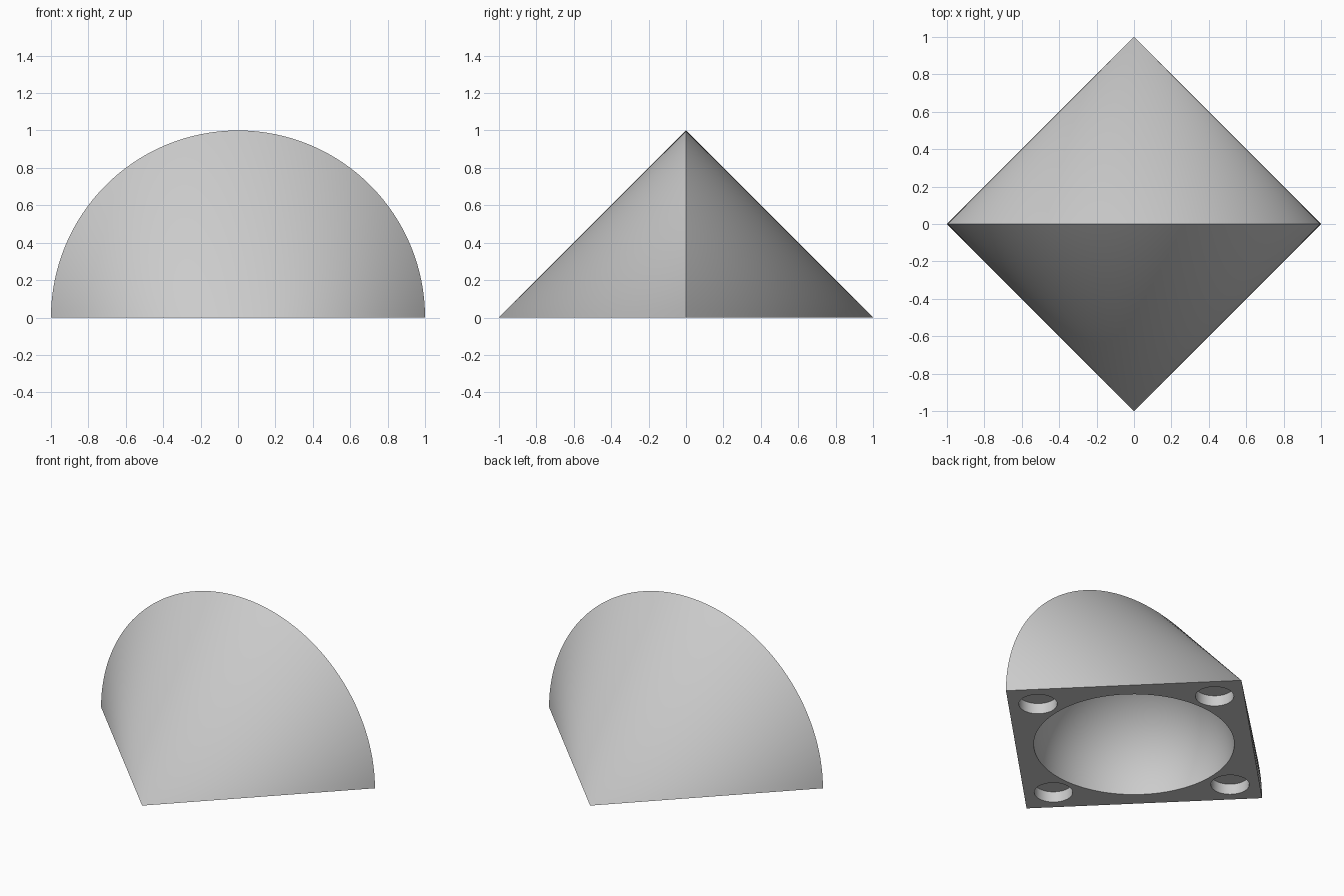
import bpy, bmesh, math
from mathutils import Matrix, Vector

cube = bpy.data.objects.get("Cube")
if cube:
    bpy.data.objects.remove(cube, do_unlink=True)

SEGMENTS = 128
CAVITY_RADIUS = 0.6
SOCKET_RADIUS, SOCKET_DEPTH, SOCKET_OFFSET = 0.115, 0.07, 0.75

grey = bpy.data.materials.new("light_grey")
grey.use_nodes = True
colour = (0.6, 0.6, 0.6, 1.0)
grey.diffuse_color = colour
grey.node_tree.nodes["Principled BSDF"].inputs["Base Color"].default_value = colour


def make_object(name, bm):
    bmesh.ops.recalc_face_normals(bm, faces=bm.faces)
    mesh = bpy.data.meshes.new(name)
    bm.to_mesh(mesh)
    bm.free()
    mesh.materials.append(grey)
    obj = bpy.data.objects.new(name, mesh)
    bpy.context.collection.objects.link(obj)
    return obj


def cut(target, cutter):
    cutter.hide_render = True
    mod = target.modifiers.new("cut", "BOOLEAN")
    mod.operation, mod.solver, mod.object = "DIFFERENCE", "EXACT", cutter
    bpy.context.view_layer.objects.active = target
    bpy.ops.object.modifier_apply(modifier=mod.name)
    bpy.data.objects.remove(cutter, do_unlink=True)


# Half of a double cone: a bent profile spun half a turn around the y axis
bm = bmesh.new()
points = [bm.verts.new(p) for p in ((0, -1, 0), (1, 0, 0), (0, 1, 0))]
profile = [bm.edges.new(pair) for pair in zip(points, points[1:])]
bmesh.ops.spin(bm, geom=points + profile, cent=(0, 0, 0), axis=(0, -1, 0),
               angle=math.pi, steps=SEGMENTS // 2)
bmesh.ops.remove_doubles(bm, verts=bm.verts, dist=0.0001)
# Flat square base
bmesh.ops.holes_fill(bm, edges=[e for e in bm.edges if e.is_boundary], sides=0)
body = make_object("double_cone_half", bm)

# Round hollow in the base
bm = bmesh.new()
bmesh.ops.create_uvsphere(bm, u_segments=SEGMENTS, v_segments=SEGMENTS // 2,
                          radius=CAVITY_RADIUS)
cut(body, make_object("cavity_cutter", bm))

# Shallow round sockets near the four corners
for i in range(4):
    place = Matrix.Rotation(i * math.pi / 2, 4, "Z") @ Vector((SOCKET_OFFSET, 0, 0))
    bm = bmesh.new()
    bmesh.ops.create_cone(bm, cap_ends=True, segments=48, radius1=SOCKET_RADIUS,
                          radius2=SOCKET_RADIUS, depth=2 * SOCKET_DEPTH,
                          matrix=Matrix.Translation(place))
    cut(body, make_object("socket_cutter", bm))

# Smooth curved faces, keeping the rims crisp
bpy.ops.object.select_all(action="DESELECT")
body.select_set(True)
bpy.context.view_layer.objects.active = body
bpy.ops.object.shade_smooth_by_angle(angle=math.radians(30))
